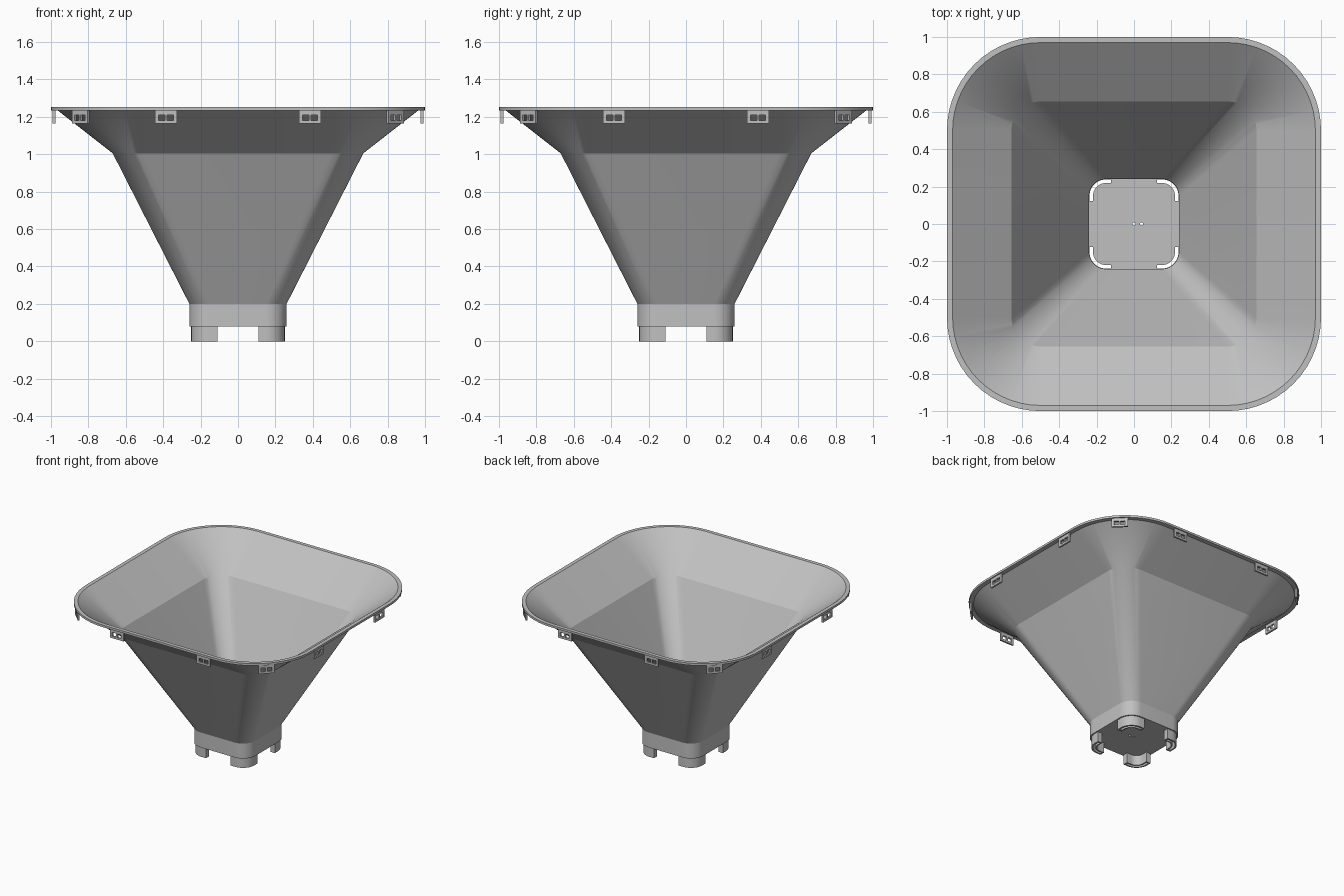
import bpy, bmesh, math
from mathutils import Matrix, Vector

if "Cube" in bpy.data.objects:
    bpy.data.objects.remove(bpy.data.objects["Cube"])

GREY = bpy.data.materials.new("light_grey_plastic")
GREY.diffuse_color = (0.53, 0.53, 0.53, 1)
GREY.use_nodes = True
GREY.node_tree.nodes["Principled BSDF"].inputs["Base Color"].default_value = GREY.diffuse_color
SEG = 14


def finish(name, bm):
    bmesh.ops.recalc_face_normals(bm, faces=bm.faces)
    me = bpy.data.meshes.new(name)
    bm.to_mesh(me)
    bm.free()
    me.materials.append(GREY)
    ob = bpy.data.objects.new(name, me)
    bpy.context.collection.objects.link(ob)
    return ob


def activate(ob):
    bpy.ops.object.select_all(action='DESELECT')
    ob.select_set(True)
    bpy.context.view_layer.objects.active = ob


def smooth(ob):
    activate(ob)
    bpy.ops.object.shade_smooth_by_angle(angle=math.radians(20))


def cut(ob, cutter):
    mod = ob.modifiers.new("cut", 'BOOLEAN')
    mod.operation = 'DIFFERENCE'
    mod.solver = 'EXACT'
    mod.object = cutter
    activate(ob)
    bpy.ops.object.modifier_apply(modifier=mod.name)


def corner(h, r):
    """Quarter arc of a rounded square of half width h."""
    c = h - r
    return [(c + r * math.cos(a), c + r * math.sin(a))
            for a in (math.pi / 2 * i / SEG for i in range(SEG + 1))]


def rounded_square(h, r):
    pts = []
    for q in range(4):
        m = Matrix.Rotation(q * math.pi / 2, 2)
        pts += [m @ Vector(p) for p in corner(h, r)]
    return pts


def loft(bm, rings):
    """Skin closed loops of 3D points and cap both ends."""
    loops = [[bm.verts.new(p) for p in ring] for ring in rings]
    n = len(loops[0])
    for a, b in zip(loops, loops[1:]):
        for i in range(n):
            j = (i + 1) % n
            bm.faces.new((a[i], a[j], b[j], b[i]))
    bm.faces.new(loops[0])
    bm.faces.new(loops[-1])


def corner_strips(bm, outer, inner, start, z0, z1, centre=0.15):
    """Four L-shaped curved strips, one around each corner."""
    out = [(outer, start)] + corner(outer, outer - centre) + [(start, outer)]
    inn = [(inner, start)] + corner(inner, inner - centre) + [(start, inner)]
    for q in range(4):
        m = Matrix.Rotation(q * math.pi / 2, 2)
        pts = [m @ Vector(p) for p in out + inn[::-1]]
        loft(bm, [[(p.x, p.y, z) for p in pts] for z in (z0, z1)])


# Hopper shell: outside profile up to the rim, then back down the inside
PROFILE = [  # half width, corner radius, height
    (0.26, 0.11, 0.08), (0.26, 0.11, 0.20), (0.67, 0.17, 1.005),
    (0.965, 0.465, 1.235), (1.0, 0.50, 1.235), (1.0, 0.50, 1.252),
    (0.97, 0.47, 1.252), (0.655, 0.155, 1.008), (0.24, 0.09, 0.205),
    (0.24, 0.09, 0.10)]
bm = bmesh.new()
loft(bm, [[(p.x, p.y, z) for p in rounded_square(h, r)] for h, r, z in PROFILE])
hopper = finish("hopper_shell", bm)

# Hollow feet under the corners
bm = bmesh.new()
corner_strips(bm, 0.25, 0.21, 0.11, 0.0, 0.08)
feet = finish("corner_feet", bm)

# Cutters: corner slots through floor and feet, two pin holes in the floor
bm = bmesh.new()
corner_strips(bm, 0.238, 0.219, 0.122, -0.05, 0.15)
slots = finish("slot_cutter", bm)
bm = bmesh.new()
for x in (0.0, 0.04):
    bmesh.ops.create_cone(bm, cap_ends=True, segments=16, radius1=0.009, radius2=0.009,
                          depth=0.1, matrix=Matrix.Translation((x, 0, 0.09)))
pins = finish("pin_hole_cutter", bm)
cut(hopper, slots)
cut(hopper, pins)
cut(feet, slots)
for c in (slots, pins):
    bpy.data.objects.remove(c)
smooth(hopper)
smooth(feet)


# Clips hanging from the rim: plates with two windows
BARS = [  # x centre, z centre, width, height
    (0, 1.224, 0.12, 0.028), (0, 1.172, 0.12, 0.016),
    (-0.05, 1.195, 0.02, 0.034), (0.05, 1.195, 0.02, 0.034),
    (0, 1.195, 0.012, 0.034)]


def clip(bm, offset, distance, angle):
    turn = Matrix.Rotation(angle, 4, 'Z')
    for x, z, w, h in BARS:
        place = Matrix.Translation((x + offset, -distance, z))
        bmesh.ops.create_cube(bm, size=1.0,
                              matrix=turn @ place @ Matrix.Diagonal((w, 0.014, h, 1)))


bm = bmesh.new()
for q in range(4):
    a = q * math.pi / 2
    for off in (-0.385, 0.385):
        clip(bm, off, 0.984, a)
    clip(bm, 0, 0.5 * math.sqrt(2) + 0.482, a + math.pi / 4)
finish("rim_clips", bm)
